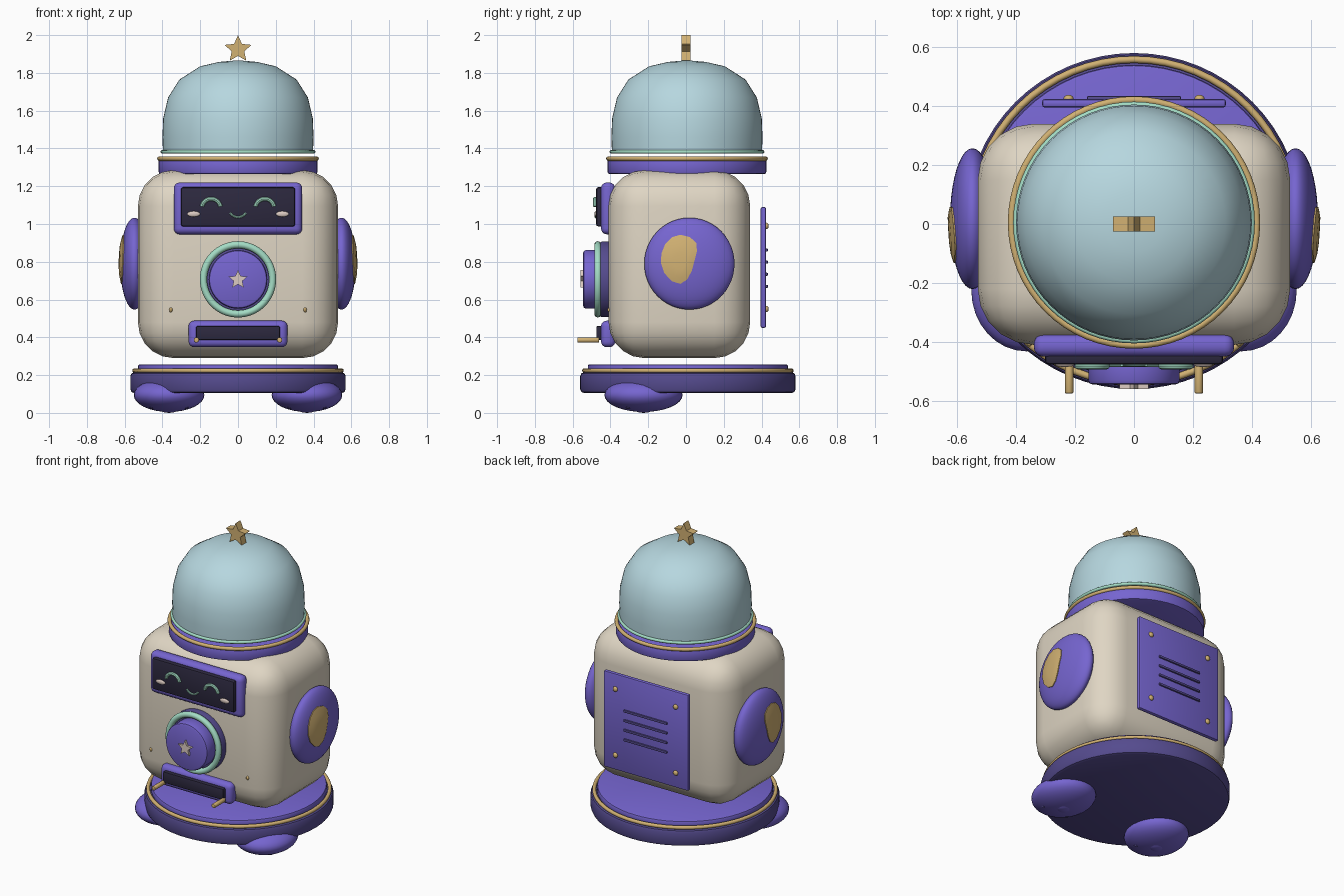
import bpy, bmesh, math
from mathutils import Matrix, Vector

if "Cube" in bpy.data.objects:
    bpy.data.objects.remove(bpy.data.objects["Cube"])


def mat(name, r, g, b):
    m = bpy.data.materials.new(name)
    m.diffuse_color = (r, g, b, 1)
    m.use_nodes = True
    m.node_tree.nodes["Principled BSDF"].inputs["Base Color"].default_value = m.diffuse_color
    return m


PURPLE = mat("purple", 0.18, 0.13, 0.63)
DEEP = mat("deep purple", 0.09, 0.07, 0.27)
CREAM = mat("cream", 0.74, 0.67, 0.55)
GOLD = mat("gold", 0.64, 0.44, 0.17)
MINT = mat("mint", 0.37, 0.72, 0.56)
GLASS = mat("pale blue", 0.47, 0.68, 0.74)
DARK = mat("dark navy", 0.026, 0.022, 0.05)
PALE = mat("pale pink", 0.72, 0.60, 0.54)

FRONT = Matrix.Rotation(math.pi / 2, 4, 'X')   # local z points to -y, local y to +z


def finish(bm, name, material, smooth=True):
    bmesh.ops.recalc_face_normals(bm, faces=bm.faces[:])
    me = bpy.data.meshes.new(name)
    bm.to_mesh(me)
    bm.free()
    me.materials.append(material)
    ob = bpy.data.objects.new(name, me)
    bpy.context.collection.objects.link(ob)
    if smooth:
        bpy.context.view_layer.objects.active = ob
        ob.select_set(True)
        bpy.ops.object.shade_smooth_by_angle(angle=math.radians(40))
        ob.select_set(False)
    return ob


def box(name, material, lo, hi, bevel=0, seg=3):
    bm = bmesh.new()
    bmesh.ops.create_cube(bm, size=1)
    lo, hi = Vector(lo), Vector(hi)
    for v in bm.verts:
        v.co = Vector(c * (h - l) for c, h, l in zip(v.co, hi, lo)) + (lo + hi) / 2
    if bevel:
        bmesh.ops.bevel(bm, geom=bm.edges[:], offset=bevel, segments=seg, profile=0.5, affect='EDGES')
    return finish(bm, name, material)


def ball(name, material, loc, size, u=32, v=16):
    bm = bmesh.new()
    bmesh.ops.create_uvsphere(bm, u_segments=u, v_segments=v, radius=1)
    for p in bm.verts:
        p.co = Vector(c * s for c, s in zip(p.co, size)) + Vector(loc)
    return finish(bm, name, material)


def lathe(name, material, profile, loc=(0, 0, 0), rot=Matrix(), n=64):
    """Spin (radius, height) points around local z."""
    bm = bmesh.new()
    rings = []
    for r, z in profile:
        k = 1 if r == 0 else n
        rings.append([bm.verts.new((r * math.cos(i * math.tau / n), r * math.sin(i * math.tau / n), z))
                      for i in range(k)])
    for a, b in zip(rings, rings[1:]):
        for i in range(n):
            q = [a[i % len(a)], a[(i + 1) % len(a)], b[(i + 1) % len(b)], b[i % len(b)]]
            bm.faces.new(list(dict.fromkeys(q)))
    bm.transform(Matrix.Translation(loc) @ rot)
    return finish(bm, name, material)


def disc(name, material, r, z0, z1, bevel=0.0, loc=(0, 0, 0), rot=Matrix(), n=64):
    c = bevel * 0.3
    prof = [(0, z0), (r - bevel, z0), (r - c, z0 + c), (r, z0 + bevel),
            (r, z1 - bevel), (r - c, z1 - c), (r - bevel, z1), (0, z1)] if bevel else \
           [(0, z0), (r, z0), (r, z1), (0, z1)]
    return lathe(name, material, prof, loc, rot, n)


def ring(name, material, R, r, loc, rot=Matrix(), arc=(0, math.tau), n=64, m=10):
    """Torus or part of one, with closed ends when it is an arc."""
    bm = bmesh.new()
    full = arc[1] - arc[0] > 6.28
    rows = []
    for i in range(n if full else n + 1):
        a = arc[0] + (arc[1] - arc[0]) * i / n
        rows.append([bm.verts.new(((R + r * math.cos(b)) * math.cos(a),
                                   (R + r * math.cos(b)) * math.sin(a), r * math.sin(b)))
                     for b in (j * math.tau / m for j in range(m))])
    for i in range(n):
        a, b = rows[i], rows[(i + 1) % len(rows)]
        for j in range(m):
            bm.faces.new((a[j], a[(j + 1) % m], b[(j + 1) % m], b[j]))
    if not full:
        bm.faces.new(rows[0])
        bm.faces.new(rows[-1])
    bm.transform(Matrix.Translation(loc) @ rot)
    return finish(bm, name, material)


def star(name, material, R, r, depth, loc):
    bm = bmesh.new()
    pts = [(q * math.sin(i * math.pi / 5), q * math.cos(i * math.pi / 5))
           for i in range(10) for q in ((R, r)[i % 2],)]
    f = bm.faces.new([bm.verts.new((x, -depth / 2, z)) for x, z in pts])
    ext = bmesh.ops.extrude_face_region(bm, geom=[f])
    for v in ext['geom']:
        if isinstance(v, bmesh.types.BMVert):
            v.co.y += depth
    bm.transform(Matrix.Translation(loc))
    return finish(bm, name, material, smooth=False)


# Base
BY = 0.01
disc("base_lower", DEEP, 0.57, 0.105, 0.215, 0.02, (0, BY, 0))
ring("base_trim", GOLD, 0.548, 0.012, (0, BY, 0.224))
disc("base_upper", PURPLE, 0.53, 0.21, 0.257, 0.01, (0, BY, 0))

# Body shell
box("body", CREAM, (-0.53, -0.41, 0.29), (0.53, 0.34, 1.285), 0.19, 5)

# Neck collar, trims and dome
disc("collar", PURPLE, 0.42, 1.265, 1.342, 0.01, (0, 0.005, 0))
ring("collar_trim", GOLD, 0.416, 0.012, (0, 0.005, 1.346))
ring("dome_trim", MINT, 0.4, 0.01, (0, 0.005, 1.382))
lathe("dome", GLASS, [(0, 1.372), (0.397, 1.372), (0.4, 1.46), (0.396, 1.56), (0.37, 1.67),
                      (0.31, 1.765), (0.2, 1.835), (0.1, 1.858), (0, 1.867)], (0, 0.005, 0))
star("top_star", GOLD, 0.075, 0.035, 0.05, (0, 0, 1.925))

# Face screen
box("face_frame", PURPLE, (-0.34, -0.45, 0.945), (0.34, -0.375, 1.22), 0.032, 4)
box("face_screen", DARK, (-0.302, -0.476, 0.987), (0.302, -0.43, 1.195), 0.012, 2)
ring("mouth", MINT, 0.05, 0.006, (0, -0.478, 1.086), FRONT, (math.pi * 1.18, math.pi * 1.82), 14, 8)

# Round dial on the chest
DZ = 0.707
disc("dial_back", DEEP, 0.2, 0.37, 0.455, 0.01, (0, 0, DZ), FRONT)
ring("dial_ring", MINT, 0.183, 0.019, (0, -0.467, DZ), FRONT)
disc("dial_knob", PURPLE, 0.155, 0.44, 0.545, 0.015, (0, 0, DZ), FRONT)
star("dial_star", PALE, 0.052, 0.024, 0.025, (0, -0.547, DZ - 0.002))

# Tray slot
box("tray_frame", PURPLE, (-0.262, -0.45, 0.348), (0.262, -0.375, 0.488), 0.03, 4)
box("tray_slot", DARK, (-0.222, -0.475, 0.385), (0.222, -0.43, 0.46), 0.008, 2)

# Back panel with vents
box("back_panel", PURPLE, (-0.312, 0.395, 0.45), (0.312, 0.424, 1.09), 0.01, 2)
for i in range(4):
    z = 0.67 + i * 0.064
    box(f"vent_{i}", DEEP, (-0.16, 0.415, z - 0.008), (0.16, 0.434, z + 0.008), 0.005, 2)

# Egg outline of the ear plate, as (y, z) around its middle
EGG = [(0.0, 0.148), (0.05, 0.136), (0.085, 0.105), (0.088, 0.06), (0.075, 0.01), (0.06, -0.045),
       (0.035, -0.09), (0.0, -0.112), (-0.045, -0.098), (-0.085, -0.055), (-0.103, 0.0),
       (-0.1, 0.05), (-0.08, 0.1), (-0.045, 0.135)]
EC, ES = Vector((0.548, 0.018, 0.79)), Vector((0.076, 0.239, 0.243))


def ear_plate(name, side):
    bm = bmesh.new()

    def point(k, yz, lift):
        y, z = -0.03 + k * yz[0], 0.795 + k * yz[1]
        h = max(0, 1 - ((y - EC.y) / ES.y) ** 2 - ((z - EC.z) / ES.z) ** 2)
        return bm.verts.new((side * (EC.x + ES.x * math.sqrt(h) + lift), y, z))

    rows = [[point(k, p, l) for p in EGG] for k, l in ((1, -0.01), (1, 0.005), (0.7, 0.008), (0.35, 0.008))]
    n = len(EGG)
    for a, b in zip(rows, rows[1:]):
        for i in range(n):
            bm.faces.new((a[i], a[(i + 1) % n], b[(i + 1) % n], b[i]))
    bm.faces.new(rows[-1])
    return finish(bm, name, GOLD)


# Paired parts
for s, tag in ((-1, "left"), (1, "right")):
    ball(f"foot_{tag}", PURPLE, (s * 0.365, -0.225, 0.095), (0.187, 0.207, 0.09))
    for j, (dx, dy) in enumerate(((-0.09, -0.08), (0, -0.1), (0.09, -0.08))):
        ball(f"foot_stud_{tag}_{j}", DEEP, (s * 0.365 + dx, -0.225 + dy, 0.037), (0.016, 0.016, 0.016), 10, 6)
    ball(f"foot_sole_{tag}", PURPLE, (s * 0.365, -0.225, 0.03), (0.06, 0.06, 0.03), 16, 8)
    ball(f"ear_{tag}", PURPLE, (s * EC.x, EC.y, EC.z), ES, 40, 24)
    ear_plate(f"ear_plate_{tag}", s)
    ring(f"eye_{tag}", MINT, 0.05, 0.011, (s * 0.142, -0.482, 1.083), FRONT,
         (math.pi * 0.06, math.pi * 0.94), 20, 8)
    ball(f"cheek_{tag}", PALE, (s * 0.235, -0.477, 1.053), (0.034, 0.008, 0.015), 20, 10)
    disc(f"tray_peg_{tag}", GOLD, 0.014, 0.46, 0.575, 0.004, (s * 0.22, 0, 0.386), FRONT, 16)
    ball(f"body_screw_{tag}", GOLD, (s * 0.355, -0.402, 0.545), (0.01, 0.014, 0.014), 12, 8)
    for z in (0.55, 0.99):
        ball(f"panel_screw_{tag}_{int(z * 100)}", GOLD, (s * 0.222, 0.426, z), (0.017, 0.012, 0.017), 14, 8)
